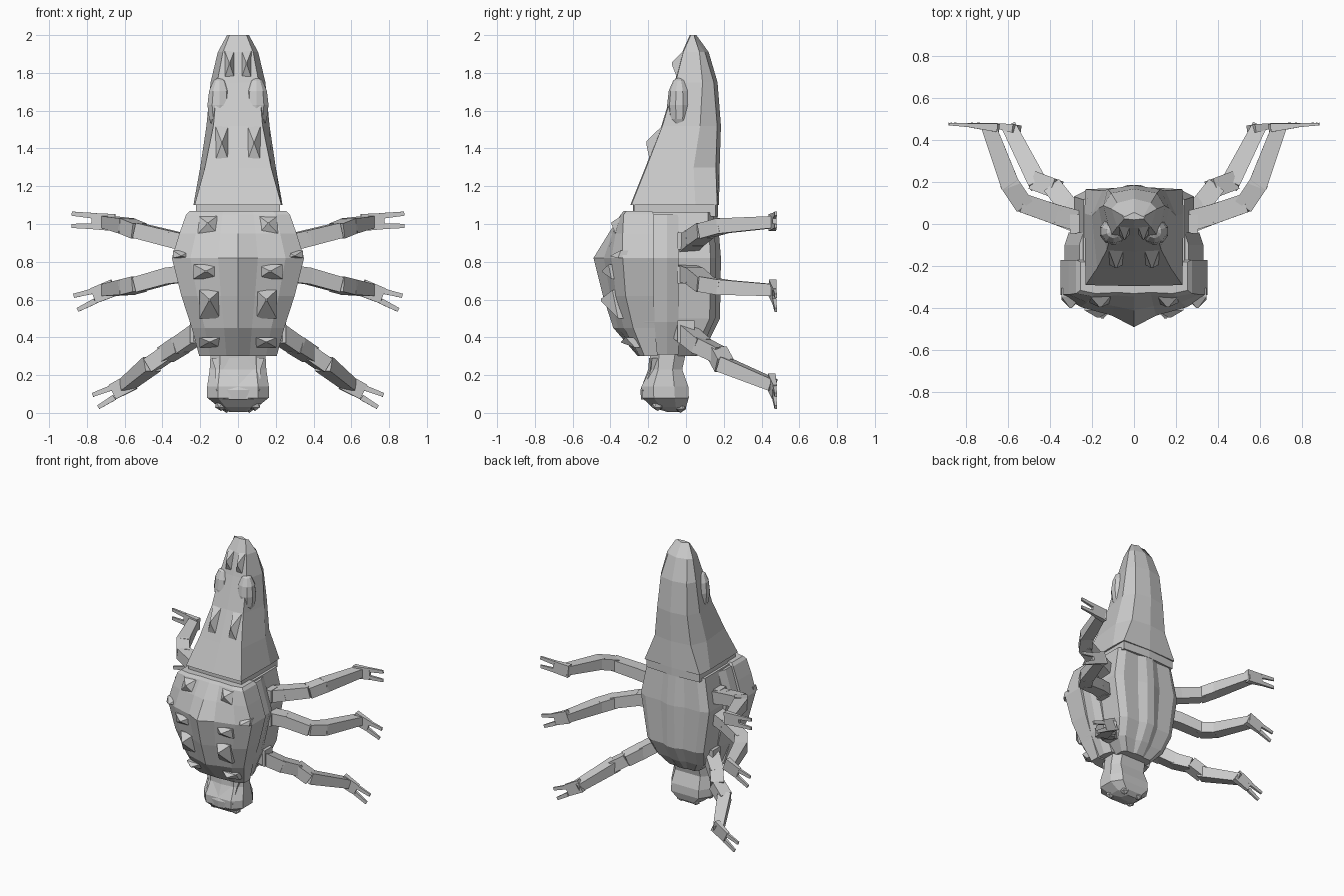
import bpy, bmesh
from mathutils import Vector, Matrix

grey = bpy.data.materials.new("shell grey")
grey.diffuse_color = (0.6, 0.6, 0.6, 1)


def finish(name, bm):
    bmesh.ops.recalc_face_normals(bm, faces=bm.faces)
    me = bpy.data.meshes.new(name)
    bm.to_mesh(me)
    bm.free()
    me.materials.append(grey)
    ob = bpy.data.objects.new(name, me)
    bpy.context.collection.objects.link(ob)
    return ob


def skin(bm, rings):
    """Join equal-sized rings of points into a closed skin."""
    vs = [[bm.verts.new(p) for p in r] for r in rings]
    n = len(vs[0])
    for a, b in zip(vs, vs[1:]):
        for i in range(n):
            j = (i + 1) % n
            bm.faces.new((a[i], a[j], b[j], b[i]))
    bm.faces.new(vs[0][::-1])
    bm.faces.new(vs[-1])


def body(name, sections):
    """Loft mirrored half outlines: (z, [(x, y) from front centre to back centre])."""
    bm = bmesh.new()
    rings = []
    for z, half in sections:
        full = half + [(-x, y) for x, y in half[-2:0:-1]]
        rings.append([(x, y, z) for x, y in full])
    skin(bm, rings)
    return finish(name, bm)


# abdomen: z, front y, front half width, side half width, back y
def abdomen_half(yf, wf, ws, yb):
    return [(0, yf), (wf, yf + 0.005), (ws, yf * 0.35 + yb * 0.65),
            (ws * 0.75, yb - 0.02), (0, yb)]


rows = [(1.10, -0.29, 0.225, 0.232, 0.17), (1.30, -0.215, 0.175, 0.20, 0.178),
        (1.52, -0.13, 0.13, 0.167, 0.185), (1.75, -0.06, 0.11, 0.145, 0.167),
        (1.91, -0.02, 0.08, 0.107, 0.12), (2.00, 0.02, 0.045, 0.058, 0.055)]
secs = [(z, abdomen_half(*r)) for z, *r in rows]
# square off the abdomen base at the back
secs[0] = (1.10, [(0, -0.295), (0.23, -0.29), (0.236, 0.05), (0.23, 0.165), (0, 0.175)])
body("abdomen", secs)
body("waist_collar", [(z, [(0, -0.28), (0.222, -0.275), (0.222, 0.155), (0, 0.17)])
                      for z in (1.04, 1.11)])

# rounded lobes on the abdomen
for s in (-1, 1):
    bm = bmesh.new()
    bmesh.ops.create_uvsphere(bm, u_segments=10, v_segments=6, radius=1,
        matrix=Matrix.Translation((s * 0.097, -0.035, 1.63)) @ Matrix.Diagonal((0.068, 0.065, 0.15, 1)))
    finish("abdomen_lobe", bm)

# thorax core with the back plate
core = [(0.30, 0.13, -0.20, 0.05, 0.06), (0.38, 0.20, -0.2, 0.10, 0.12),
        (0.50, 0.235, -0.2, 0.155, 0.18), (0.82, 0.285, -0.2, 0.16, 0.185),
        (1.06, 0.24, -0.2, 0.145, 0.165)]
body("thorax_core", [(z, [(0, yf), (w, yf), (w, yb - 0.03), (w * 0.8, yb), (w * 0.35, yb),
                          (0.03, c), (0, c)]) for z, w, yf, yb, c in core])

# middle side layer
body("thorax_side_layer", [(z, [(0, -0.22), (w, -0.22), (w, -0.10), (w - 0.02, -0.04), (0, -0.04)])
     for z, w in ((0.31, 0.19), (0.48, 0.255), (0.82, 0.33), (1.05, 0.26))])

# front shell: z, ridge y, shoulder y, edge y, half width, rear y
shell = [(0.30, -0.255, -0.25, -0.22, 0.205, -0.15), (0.45, -0.385, -0.36, -0.28, 0.245, -0.165),
         (0.62, -0.44, -0.40, -0.32, 0.30, -0.17), (0.82, -0.49, -0.435, -0.335, 0.35, -0.17),
         (0.95, -0.41, -0.39, -0.335, 0.31, -0.17), (1.05, -0.345, -0.34, -0.33, 0.275, -0.17),
         (1.07, -0.33, -0.325, -0.315, 0.255, -0.18)]
body("front_shell", [(z, [(0, r), (w * 0.3, m), (w * 0.72, (m + e) / 2 - 0.01), (w, e), (w, b), (0, b)])
                     for z, r, m, e, w, b in shell])

# head and neck
head = [(0.005, 0.045, -0.10, -0.03), (0.03, 0.10, -0.18, 0.0), (0.08, 0.163, -0.232, 0.015),
        (0.14, 0.163, -0.235, 0.012), (0.23, 0.15, -0.19, -0.02), (0.32, 0.145, -0.19, 0.0)]
body("head", [(z, [(0, a), (w * 0.65, a), (w, a + (b - a) * 0.25), (w, a + (b - a) * 0.7),
                   (w * 0.7, b), (0, b)]) for z, w, a, b in head])
body("face_plate", [(z, [(0, a), (w, a + 0.015), (w, a + 0.06), (0, a + 0.06)])
     for z, w, a in ((0.07, 0.09, -0.237), (0.12, 0.115, -0.242), (0.23, 0.12, -0.2), (0.29, 0.14, -0.195))])
for s in (-1, 1):
    for x, y, z in ((0.09, -0.15, 0.045), (0.06, -0.03, 0.035)):
        bm = bmesh.new()
        bmesh.ops.create_icosphere(bm, subdivisions=1, radius=0.035,
                                   matrix=Matrix.Translation((s * x, y, z)))
        finish("jaw_knob", bm)


# pointed bumps: centre x, half width, z low, z high, y at low, y at high, apex y, apex z
bumps = [(0.085, 0.037, 1.33, 1.525, -0.19, -0.12, -0.21, 1.43),
         (0.045, 0.027, 1.77, 1.92, -0.045, -0.01, -0.075, 1.85),
         (0.16, 0.06, 0.94, 1.05, -0.37, -0.33, -0.395, 1.005),
         (0.30, 0.045, 0.82, 0.86, -0.36, -0.345, -0.40, 0.83),
         (0.17, 0.065, 0.71, 0.785, -0.395, -0.41, -0.445, 0.75),
         (0.15, 0.055, 0.50, 0.65, -0.36, -0.39, -0.45, 0.60),
         (0.15, 0.055, 0.345, 0.40, -0.27, -0.32, -0.345, 0.375)]
for s in (-1, 1):
    for x, w, z0, z1, y0, y1, ya, za in bumps:
        bm = bmesh.new()
        base = [(s * x - w, y0, z0), (s * x + w, y0, z0), (s * x + w, y1, z1), (s * x - w, y1, z1)]
        back = [(a, b + 0.04, c) for a, b, c in base]
        tip = [(s * x + (a - s * x) * 0.08, ya, za + (c - za) * 0.08) for a, b, c in base]
        skin(bm, [back, base, tip])
        finish("shell_bump", bm)


# legs
def bar(bm, p, q, a, b):
    """Tapered box from p to q; a and b are (width, height) at the ends."""
    p, q = Vector(p), Vector(q)
    d = (q - p).normalized()
    side = d.cross(Vector((0, 0, 1))).normalized()
    up = side.cross(d)
    rings = []
    for c, (w, h) in ((p, a), (q, b)):
        rings.append([c + side * w / 2 * i + up * h / 2 * j
                      for i, j in ((-1, -1), (1, -1), (1, 1), (-1, 1))])
    skin(bm, rings)


legs = {
    "upper_leg": ([(0.25, 0.01, 0.895), (0.37, 0.045, 0.925), (0.53, 0.10, 0.965), (0.59, 0.19, 0.99),
                   (0.69, 0.46, 1.01)], [(0.88, 0.475, 1.055), (0.88, 0.475, 0.99)]),
    "middle_leg": ([(0.25, 0.0, 0.74), (0.37, 0.045, 0.725), (0.53, 0.10, 0.68), (0.59, 0.19, 0.665),
                    (0.69, 0.46, 0.65)], [(0.87, 0.475, 0.62), (0.85, 0.475, 0.545)]),
    "lower_leg": ([(0.20, -0.01, 0.43), (0.31, 0.08, 0.355), (0.38, 0.17, 0.31), (0.46, 0.20, 0.255),
                   (0.59, 0.455, 0.15)], [(0.77, 0.475, 0.095), (0.74, 0.475, 0.03)]),
}
thick = [0.10, 0.095, 0.09, 0.09, 0.07]
for s in (-1, 1):
    for name, (path, toes) in legs.items():
        bm = bmesh.new()
        pts = [Vector((s * x, y, z)) for x, y, z in path]
        for i in range(4):
            d = (pts[i + 1] - pts[i]).normalized() * 0.012
            bar(bm, pts[i] - d, pts[i + 1] + d * 0.5,
                (thick[i], thick[i] * 0.9), (thick[i + 1], thick[i + 1] * 0.9))
        # flat forked foot
        end = pts[-1]
        mid = (Vector(toes[0]) + Vector(toes[1])) / 2
        mid.x *= s
        palm = end.lerp(mid, 0.45)
        palm.y = 0.468
        bar(bm, end - (mid - end) * 0.2, palm, (0.04, 0.09), (0.02, 0.085))
        for t, dz in zip(toes, (0.028, -0.028)):
            bar(bm, palm + Vector((-s * 0.01, 0, dz)), (s * t[0], t[1], t[2]), (0.02, 0.03), (0.012, 0.022))
        finish(name, bm)
        # hip socket
    for x, z, h in ((0.265, 0.91, 0.09), (0.265, 0.73, 0.09), (0.215, 0.43, 0.12)):
        bm = bmesh.new()
        bmesh.ops.create_cube(bm, size=1, matrix=Matrix.Translation((s * x, 0.0, z))
                              @ Matrix.Diagonal((0.08, 0.09, h, 1)))
        finish("hip_socket", bm)
